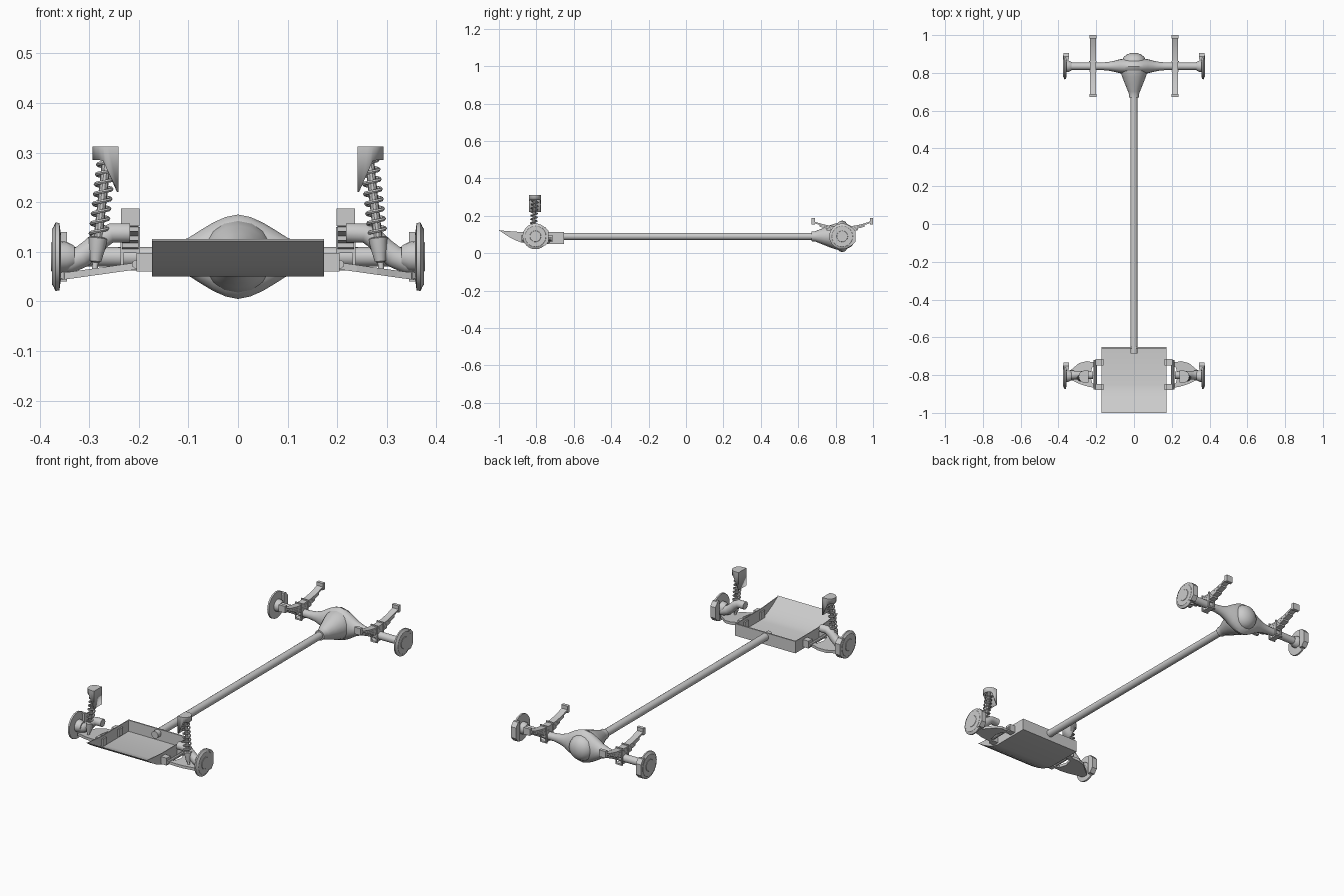
import bpy, bmesh, math
from mathutils import Vector

if "Cube" in bpy.data.objects:
    bpy.data.objects.remove(bpy.data.objects["Cube"])

steel = bpy.data.materials.new("steel_grey")
steel.diffuse_color = (0.6, 0.6, 0.6, 1)
steel.use_nodes = True
steel.node_tree.nodes["Principled BSDF"].inputs["Base Color"].default_value = steel.diffuse_color


def finish(name, bm, smooth=True):
    bmesh.ops.recalc_face_normals(bm, faces=bm.faces)
    me = bpy.data.meshes.new(name)
    bm.to_mesh(me)
    bm.free()
    me.materials.append(steel)
    ob = bpy.data.objects.new(name, me)
    bpy.context.collection.objects.link(ob)
    if smooth:
        bpy.context.view_layer.objects.active = ob
        ob.select_set(True)
        bpy.ops.object.shade_smooth_by_angle(angle=math.radians(35))
        ob.select_set(False)
    return ob


def sweep(name, path, radii, sides=12, flat=1.0):
    """Round tube along a path; radii are (horizontal, vertical) pairs or numbers."""
    bm = bmesh.new()
    pts = [Vector(p) for p in path]
    if not isinstance(radii, (list, tuple)):
        radii = [radii] * len(pts)
    rings = []
    for i, p in enumerate(pts):
        t = (pts[min(i + 1, len(pts) - 1)] - pts[max(i - 1, 0)]).normalized()
        up = Vector((0, 0, 1)) if abs(t.z) < 0.8 else Vector((0, 1, 0))
        u = t.cross(up).normalized()
        v = u.cross(t).normalized()
        r = radii[i]
        ru, rv = r if isinstance(r, tuple) else (r, r)
        rings.append([bm.verts.new(p + u * ru * math.cos(a) + v * rv * math.sin(a))
                      for a in (2 * math.pi * k / sides for k in range(sides))])
    for a, b in zip(rings, rings[1:]):
        for k in range(sides):
            j = (k + 1) % sides
            bm.faces.new((a[k], a[j], b[j], b[k]))
    bm.faces.new(rings[0])
    bm.faces.new(rings[-1])
    return finish(name, bm)


def prism(name, pts, lo, hi, axis="x", smooth=False):
    """Polygon extruded along x (points are y, z) or z (points are x, y)."""
    def co(a, b, d):
        return (d, a, b) if axis == "x" else (a, b, d)
    bm = bmesh.new()
    A = [bm.verts.new(co(a, b, lo)) for a, b in pts]
    B = [bm.verts.new(co(a, b, hi)) for a, b in pts]
    bm.faces.new(A)
    bm.faces.new(B)
    n = len(pts)
    for i in range(n):
        j = (i + 1) % n
        bm.faces.new((A[i], A[j], B[j], B[i]))
    return finish(name, bm, smooth)


def box(name, x, y, z):
    return prism(name, [(y[0], z[0]), (y[1], z[0]), (y[1], z[1]), (y[0], z[1])], x[0], x[1])


# Skid pan: curved floor, two side walls and a rear wall, open on top
floor = [(-1.0, 0.122), (-0.955, 0.092), (-0.915, 0.07), (-0.88, 0.057), (-0.85, 0.05), (-0.655, 0.05)]
W, T = 0.173, 0.004
prism("pan_floor", floor + [(y, z + T) for y, z in reversed(floor)], -W, W, smooth=True)
for s in (1, -1):
    prism("pan_side", floor + [(-0.655, 0.112), (-0.87, 0.112)], s * (W - T), s * W)
box("pan_rear_wall", (-W, W), (-0.659, -0.652), (0.05, 0.112))

# Drive shaft
sweep("drive_shaft", [(0, -0.685, 0.09), (0, 0.69, 0.09)], 0.019, 16)

# Rear axle housing swelling around the differential
AY, AZ = 0.835, 0.09
half = [(0.36, .019, .019), (0.17, .02, .02), (0.135, .023, .025), (0.1, .03, .038),
        (0.075, .037, .054), (0.05, .041, .069), (0.025, .043, .08)]
prof = [(-x, a, b) for x, a, b in half] + [(0, .044, .085)] + half[::-1]
sweep("rear_axle_housing", [(x, AY, AZ) for x, a, b in prof], [(a, b) for x, a, b in prof], 16)

# Differential nose and rear cover
nose = [(0.67, .026), (0.69, .027), (0.70, .031), (0.74, .047), (0.78, .063), (0.81, .072), (0.84, .074)]
sweep("differential_nose", [(0, y, AZ) for y, r in nose], [r for y, r in nose], 16)
cover = [(0.83, .068), (0.865, .064), (0.885, .054), (0.898, .036), (0.905, .014)]
sweep("differential_cover", [(0, y, AZ) for y, r in cover], [r for y, r in cover], 16)


def hub(s, y, z, label):
    """Brake disc, hub, and caliper on the rear side of the disc."""
    disc = [(.357, .046), (.360, .068), (.368, .069), (.372, .060), (.375, .056)]
    sweep(label + "_brake_disc", [(s * x, y, z) for x, r in disc], [r for x, r in disc], 24)
    bell = [(.33, .022), (.345, .03), (.373, .032), (.3765, .029)]
    sweep(label + "_hub", [(s * x, y, z) for x, r in bell], [r for x, r in bell], 16)
    prism(label + "_brake_caliper",
          [(y + .036, z - .05), (y + .052, z - .05), (y + .071, z - .028),
           (y + .071, z + .028), (y + .052, z + .05), (y + .036, z + .05)], s * .345, s * .374)


for s in (1, -1):
    hub(s, AY, AZ, "rear")
    hub(s, -0.805, AZ, "front")

    # Leaf spring pack: stacked arcs of decreasing length
    for i, L in enumerate((0.163, 0.12, 0.085, 0.055)):
        top = []
        for k in range(13):
            d = L * (k / 6 - 1)
            top.append((AY + d, 0.142 - 0.0095 * i + 0.033 * (d / 0.163) ** 2))
        arc = top + [(y, z - 0.009) for y, z in reversed(top)]
        prism("leaf_spring", arc, s * 0.201, s * 0.234, smooth=True)
    for y in (0.672, 0.983):
        box("spring_shackle", (s * 0.199, s * 0.236), (y, y + 0.017), (0.152, 0.187))
    # Spring seat and clamps on the axle
    box("spring_seat", (s * 0.203, s * 0.232), (AY - 0.032, AY + 0.032), (0.062, 0.07))
    for d in (-0.028, 0.022):
        for x in (0.198, 0.231):
            box("spring_clamp_leg", (s * x, s * (x + .006)), (AY + d, AY + d + .006), (0.06, 0.15))
        box("spring_clamp_top", (s * 0.198, s * 0.237), (AY + d, AY + d + .006), (0.144, 0.15))
    box("spring_perch", (s * 0.203, s * 0.232), (AY - 0.026, AY + 0.026), (0.098, 0.116))

    # Lower control arm: sloping flat plate, forked on the inner side
    outline = [(.197, -.732), (.23, -.730), (.25, -.726), (.29, -.736), (.325, -.765), (.352, -.785),
               (.356, -.805), (.35, -.82), (.32, -.832), (.28, -.85), (.24, -.862), (.197, -.868),
               (.197, -.852), (.222, -.842), (.232, -.80), (.222, -.76), (.197, -.748)]
    arm = prism("lower_control_arm", [(s * x, y) for x, y in outline], -0.007, 0.007, "z")
    for v in arm.data.vertices:
        v.co.z += 0.072 - (abs(v.co.x) - 0.2) * 0.14
    for y in (-0.748, -0.88):
        prism("arm_mount", [(y, .06), (y + .033, .06), (y + .033, .098), (y, .098)], s * .162, s * .205)
    sweep("arm_pivot_bar", [(s * .205, -.875, .075), (s * .205, -.72, .075)], .009, 10)

    # Upper arm curving from the hub up and inward
    sweep("upper_arm", [(s * x, -0.80, z) for x, z in
                        ((.365, .078), (.34, .08), (.315, .09), (.293, .108), (.275, .127), (.255, .138), (.218, .138))],
          [.024, .024, .023, .022, .021, .02, .02], 14)
    sweep("ball_joint", [(s * .348, -.803, .046), (s * .348, -.803, .075)], .012, 10)

    # Coil-over damper leaning inward
    base, top = Vector((s * .289, -.818, .062)), Vector((s * .264, -.808, .295))
    at = lambda t: base.lerp(top, t)
    sweep("damper_cup", [at(0), at(.07), at(.08), at(.18), at(.28), at(.29)],
          [.006, .006, .011, .016, .019, .013], 14)
    sweep("damper_rod", [at(.2), at(1)], .009, 10)
    turns, steps = 8, 14
    helix = []
    for k in range(turns * steps + 1):
        a = 2 * math.pi * k / steps
        helix.append(at(.28 + .68 * k / (turns * steps))
                     + Vector((.0165 * math.cos(a), .0165 * math.sin(a), 0)))
    sweep("coil_spring", helix, .004, 6)

    # Damper tower: D-shaped cap whose inner wall hangs lower than the outer edge
    cap = [(.241, -.84), (.241, -.776)]
    cap += [(.262 + .031 * math.cos(a), -.808 + .032 * math.sin(a))
            for a in (math.pi / 2 - math.pi * k / 10 for k in range(11))]
    bm = bmesh.new()
    hi = [bm.verts.new((s * x, y, .312)) for x, y in cap]
    lo = [bm.verts.new((s * x, y, .22 if x < .25 else .235 + min(.05, (x - .25) * 2.2))) for x, y in cap]
    bm.faces.new(hi)
    for i in range(len(cap)):
        j = (i + 1) % len(cap)
        bm.faces.new((hi[i], hi[j], lo[j], lo[i]))
    tower = finish("damper_tower", bm)
    mod = tower.modifiers.new("thickness", "SOLIDIFY")
    mod.thickness = 0.003
